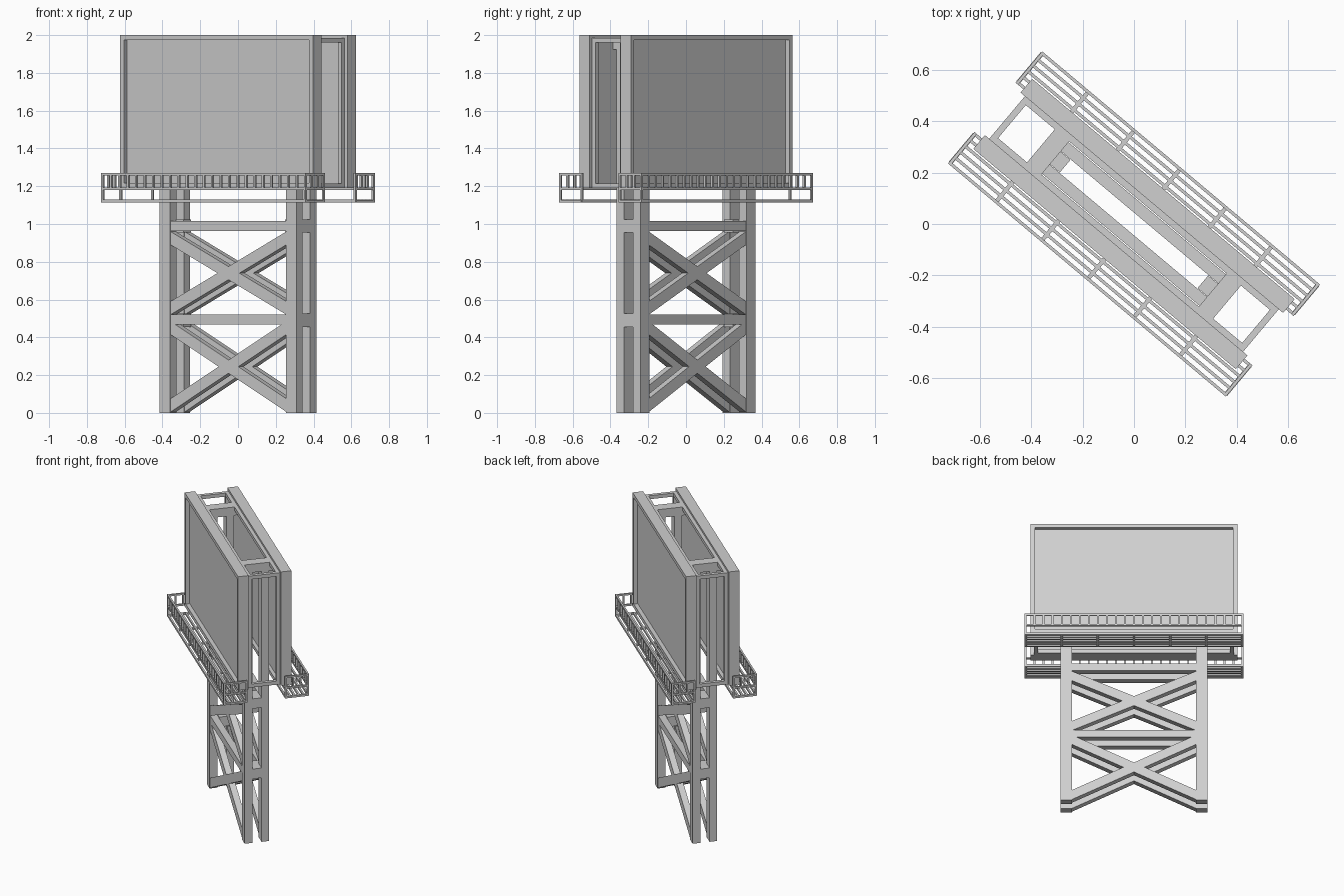
import bpy, bmesh, math
from mathutils import Matrix, Vector

cube = bpy.data.objects.get("Cube")
if cube:
    bpy.data.objects.remove(cube, do_unlink=True)

GREY = (0.63, 0.63, 0.63, 1)
steel = bpy.data.materials.new("light grey")
steel.use_nodes = True
steel.diffuse_color = GREY
steel.node_tree.nodes["Principled BSDF"].inputs["Base Color"].default_value = GREY

TURN = Matrix.Rotation(math.radians(-40), 4, 'Z')
SIDES = (-1, 1)


def box(bm, u, v, z):
    """Axis-aligned box from (min, max) pairs; u runs along the sign."""
    size = Matrix.Diagonal((abs(u[1] - u[0]), abs(v[1] - v[0]), abs(z[1] - z[0]), 1))
    mid = Vector((sum(u) / 2, sum(v) / 2, sum(z) / 2))
    return bmesh.ops.create_cube(bm, size=1, matrix=Matrix.Translation(mid) @ size)


def around(c, w):
    return (c - w / 2, c + w / 2)


def flip(pair, s):
    return (pair[0] * s, pair[1] * s)


def finish(bm, name):
    bmesh.ops.recalc_face_normals(bm, faces=bm.faces)
    mesh = bpy.data.meshes.new(name)
    bm.to_mesh(mesh)
    bm.free()
    mesh.materials.append(steel)
    obj = bpy.data.objects.new(name, mesh)
    obj.matrix_world = TURN
    bpy.context.collection.objects.link(obj)


# Four tall legs, running up between the boards
LEG_U, LEG_V = (0.40, 0.473), (0.031, 0.082)
bm = bmesh.new()
for a in SIDES:
    for b in SIDES:
        box(bm, flip(LEG_U, a), flip(LEG_V, b), (0, 1.95))
finish(bm, "legs")

# Short beams joining each leg pair, and the top cross beams
bm = bmesh.new()
for a in SIDES:
    for z in (0.49, 0.99):
        box(bm, flip((0.35, 0.472), a), (-0.032, 0.032), around(z, 0.07))
    box(bm, flip(LEG_U, a), (-0.109, 0.109), (1.925, 1.985))
finish(bm, "cross_beams")

# Long horizontal beams
bm = bmesh.new()
for b in SIDES:
    for z in (0.495, 0.99):
        box(bm, (-0.401, 0.401), flip((0.034, 0.08), b), around(z, 0.052))
finish(bm, "long_beams")

# Diagonal braces, two crosses on each face
bm = bmesh.new()
for b in SIDES:
    for low, high in ((0.04, 0.45), (0.555, 0.925)):
        for a in SIDES:
            brace = box(bm, (-0.405, 0.405), flip((0.036, 0.079), b), around(0, 0.07))
            slope = (high - low) / 0.8 * a
            for vert in brace["verts"]:
                vert.co.z += (low + high) / 2 + vert.co.x * slope
finish(bm, "diagonal_braces")

# Sign boards with a recessed display face
for b, name in ((-1, "front_board"), (1, "back_board")):
    bm = bmesh.new()
    box(bm, (-0.667, 0.667), flip((0.108, 0.178), b), (1.19, 2.0))
    bm.normal_update()
    face = max(bm.faces, key=lambda f: f.calc_center_median().y * b)
    bmesh.ops.inset_region(bm, faces=[face], thickness=0.027, use_even_offset=True)
    ring = bmesh.ops.extrude_discrete_faces(bm, faces=[face])["faces"][0]
    for vert in ring.verts:
        vert.co.y -= 0.027 * b
    finish(bm, name)

# Frame behind the boards: long rails, end bars and uprights
bm = bmesh.new()
for z in ((1.19, 1.215), (1.96, 1.985)):
    for s in SIDES:
        box(bm, (-0.645, 0.645), flip((0.084, 0.109), s), z)
        box(bm, flip((0.62, 0.645), s), (-0.085, 0.085), z)
for a in SIDES:
    for b in SIDES:
        box(bm, flip((0.62, 0.645), a), flip((0.084, 0.109), b), (1.2, 1.97))
finish(bm, "backing_frame")

# Catwalks: slatted deck with outer railing
END, INNER, OUTER, BAR = 0.7, 0.131, 0.279, 0.012
for b, name in ((-1, "front"), (1, "back")):
    bm = bmesh.new()
    for i in range(6):
        v = INNER + (OUTER - INNER) * i / 5
        box(bm, (-END, END), flip(around(v, BAR), b), (1.115, 1.13))
    for i in range(-3, 4):
        box(bm, around(i * END / 3, 0.016), flip((INNER, OUTER), b), (1.115, 1.128))
    finish(bm, name + "_catwalk_deck")

    bm = bmesh.new()
    for z in (1.187, 1.264):
        box(bm, (-END - BAR / 2, END + BAR / 2), flip(around(OUTER, BAR), b), around(z, BAR))
        for a in SIDES:
            box(bm, around(END * a, BAR), flip((INNER - BAR / 2, OUTER), b), around(z, BAR))
    for a in SIDES:
        for v in (INNER, OUTER):
            box(bm, around(END * a, BAR), flip(around(v, BAR), b), (1.115, 1.27))
        for i in (1, 2):
            v = INNER + (OUTER - INNER) * i / 3
            box(bm, around(END * a, BAR), flip(around(v, BAR), b), (1.187, 1.264))
    count = 24
    for i in range(1, count):
        u = -END + 2 * END * i / count
        box(bm, around(u, BAR), flip(around(OUTER, BAR), b), (1.187, 1.264))
    finish(bm, name + "_catwalk_railing")
